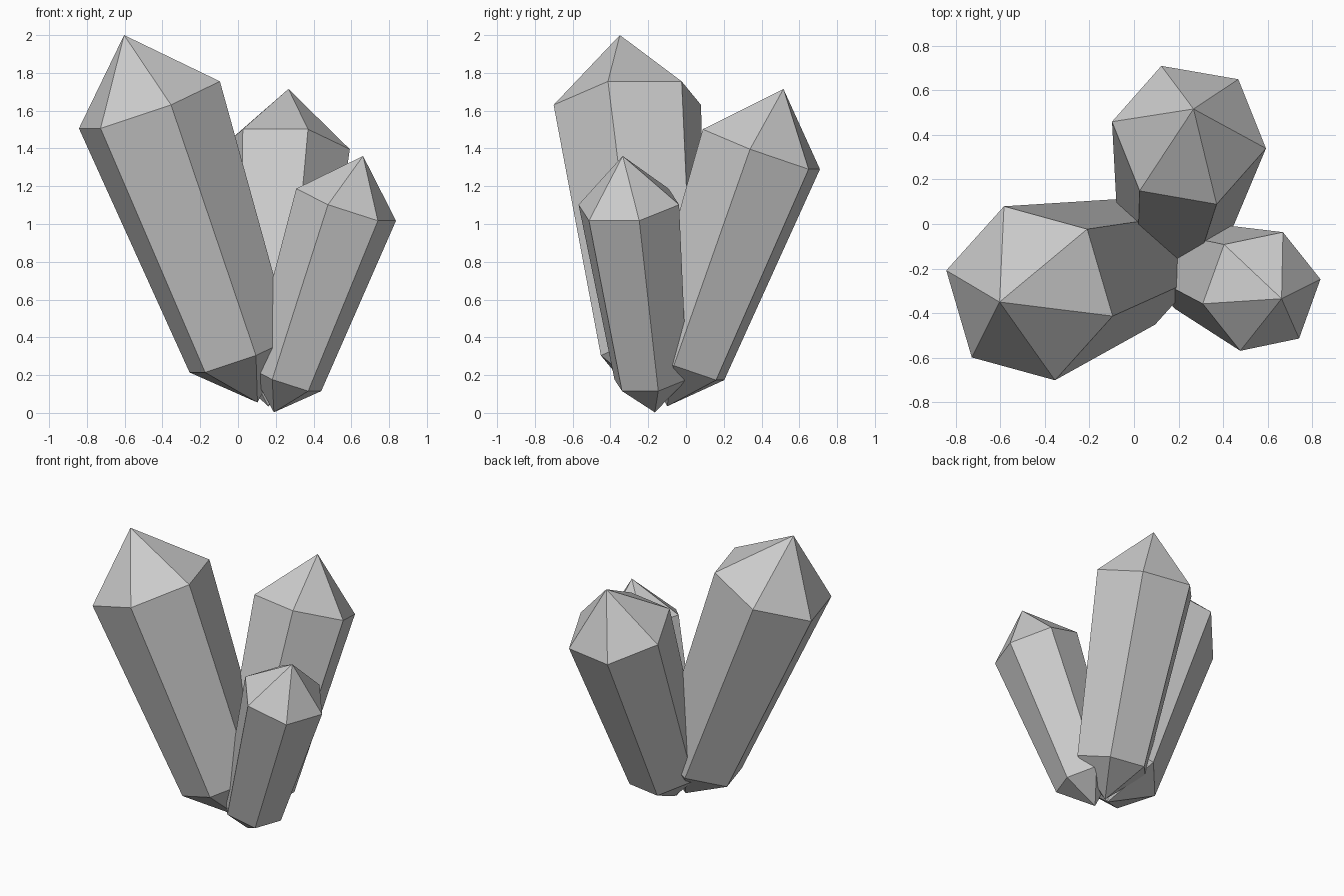
import bpy, bmesh
from math import cos, sin, pi
from mathutils import Vector

if "Cube" in bpy.data.objects:
    bpy.data.objects.remove(bpy.data.objects["Cube"])


def crystal(name, base, tip):
    """Six-sided crystal with pointed ends, built along the base-to-tip axis."""
    base, tip = Vector(base), Vector(tip)
    axis = tip - base
    length = axis.length
    u = axis.cross(Vector((0, 0, 1))).normalized()   # level corner direction
    v = axis.normalized().cross(u)
    bm = bmesh.new()
    bottom, top = bm.verts.new(base), bm.verts.new(tip)

    def ring(t, radius):
        return [bm.verts.new(base + axis * t + radius * (u * cos(i * pi / 3) + v * sin(i * pi / 3)))
                for i in range(6)]

    low = ring(0.128, 0.141 * length)    # narrower foot
    high = ring(0.81, 0.1955 * length)   # wide shoulder
    for i in range(6):
        j = (i + 1) % 6
        bm.faces.new((bottom, low[j], low[i]))
        bm.faces.new((low[i], low[j], high[j], high[i]))
        bm.faces.new((high[i], high[j], top))
    bmesh.ops.recalc_face_normals(bm, faces=bm.faces)
    mesh = bpy.data.meshes.new(name)
    bm.to_mesh(mesh)
    bm.free()
    obj = bpy.data.objects.new(name, mesh)
    bpy.context.collection.objects.link(obj)
    return obj


# Cluster of three leaning crystals
crystal("large_crystal", (0.103, -0.143, 0.055), (-0.603, -0.35, 2.0))
crystal("back_crystal", (0.16, -0.10, 0.035), (0.267, 0.516, 1.715))
crystal("small_crystal", (0.19, -0.165, 0.003), (0.662, -0.335, 1.36))
